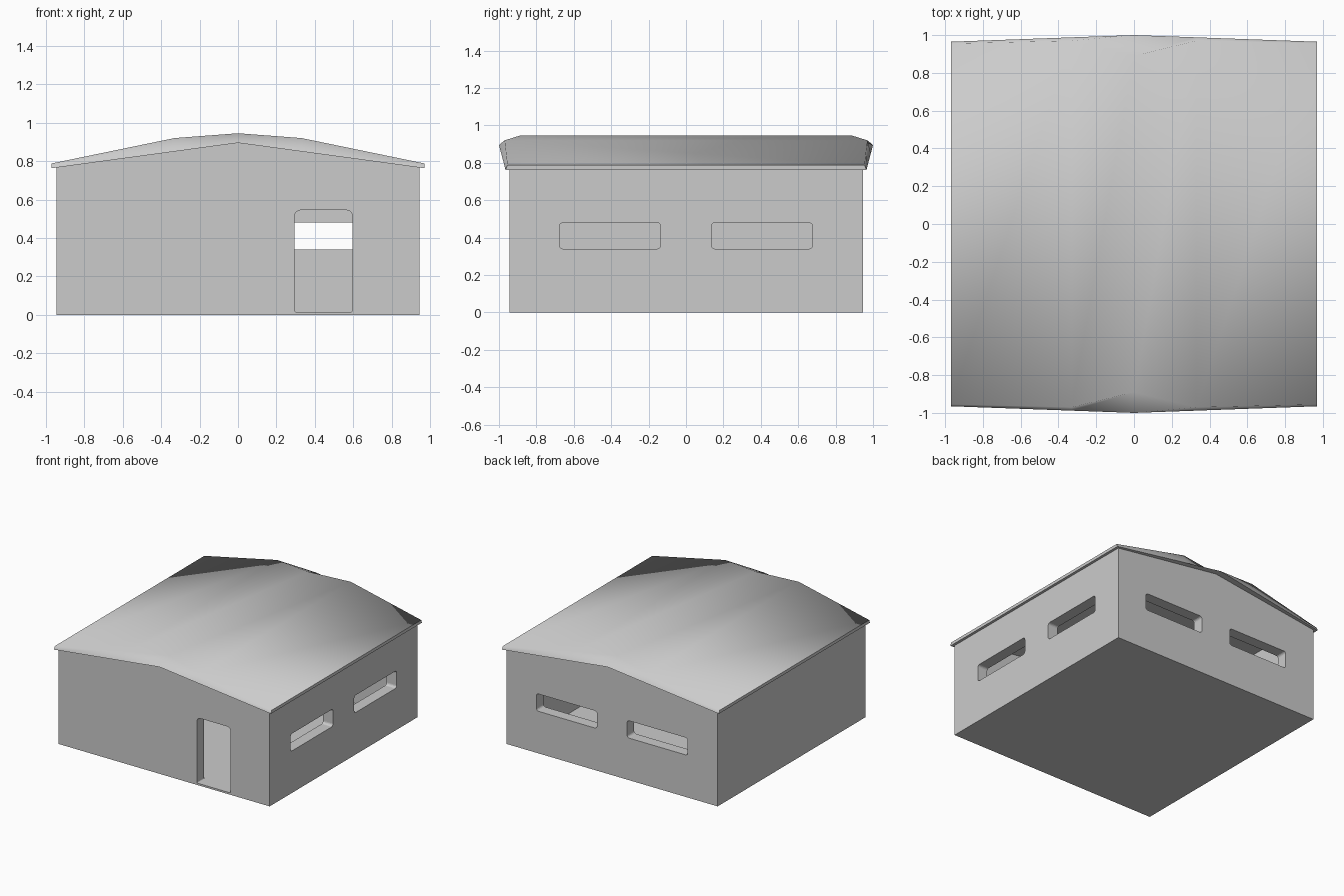
import bpy, bmesh, math
from mathutils import Matrix

if "Cube" in bpy.data.objects:
    bpy.data.objects.remove(bpy.data.objects["Cube"])

W = 0.945       # half width of the walls
T = 0.09        # wall thickness


def make_object(name, bm):
    bmesh.ops.recalc_face_normals(bm, faces=bm.faces)
    mesh = bpy.data.meshes.new(name)
    bm.to_mesh(mesh)
    bm.free()
    ob = bpy.data.objects.new(name, mesh)
    bpy.context.collection.objects.link(ob)
    return ob


def prism(name, outline, y0, y1, turn=0):
    """Extrude an (x, z) outline along y, then turn it about z."""
    bm = bmesh.new()
    face = bm.faces.new([bm.verts.new((x, y0, z)) for x, z in outline])
    ext = bmesh.ops.extrude_face_region(bm, geom=[face])["geom"]
    verts = [v for v in ext if isinstance(v, bmesh.types.BMVert)]
    bmesh.ops.translate(bm, verts=verts, vec=(0, y1 - y0, 0))
    bm.transform(Matrix.Rotation(math.radians(turn), 4, 'Z'))
    return make_object(name, bm)


def rounded_rect(x0, x1, z0, z1, r_top, r_bottom):
    pts = []
    for cx, cz, r, a in ((x1, z1, r_top, 0), (x0, z1, r_top, 90),
                         (x0, z0, r_bottom, 180), (x1, z0, r_bottom, 270)):
        sx, sz = (-1 if cx == x1 else 1), (-1 if cz == z1 else 1)
        for i in range(5):
            t = math.radians(a + i * 22.5)
            pts.append((cx + sx * r + r * math.cos(t), cz + sz * r + r * math.sin(t)))
    return pts


def cut(ob, cutter):
    mod = ob.modifiers.new("cut", 'BOOLEAN')
    mod.operation = 'DIFFERENCE'
    mod.solver = 'EXACT'
    mod.object = cutter
    bpy.context.view_layer.objects.active = ob
    bpy.ops.object.modifier_apply(modifier=mod.name)
    bpy.data.objects.remove(cutter)


# Gabled walls with floor, hollow inside
walls = prism("walls", [(-W, 0), (W, 0), (W, 0.768), (0, 0.895), (-W, 0.768)], -W, W)
I = W - T
cut(walls, prism("room_cutter", [(-I, 0.014), (I, 0.014), (I, 1.2), (-I, 1.2)], -I, I))

# Doorway in the front
cut(walls, prism("door_cutter", rounded_rect(0.295, 0.595, 0.015, 0.545, 0.03, 0.008), -1.1, -0.75))

# Two windows in the back wall and two in the right wall
for turn in (0, -90):
    for s in (-1, 1):
        x0, x1 = sorted((s * 0.135, s * 0.677))
        cut(walls, prism("window_cutter", rounded_rect(x0, x1, 0.34, 0.48, 0.02, 0.02),
                         0.75, 1.1, turn))

# Roof: bent top, bevelled gable ends, gabled underside
top = [(0.97, 0.955, 0.788), (0.33, 0.97, 0.92), (0, 0.89, 0.945)]
half = [(x, y, z, 1 - 0.035 * x / 0.97, 0.895 - 0.132 * x / 0.97) for x, y, z in top]
columns = [(-p[0],) + p[1:] for p in half[:2]] + half[::-1]
bm = bmesh.new()
rings = []
for x, ty, tz, by, bz in columns:
    rings.append([bm.verts.new(c) for c in ((x, -by, bz), (x, -ty, tz), (x, ty, tz), (x, by, bz))])
for a, b in zip(rings, rings[1:]):
    for i in range(4):
        j = (i + 1) % 4
        bm.faces.new((a[i], a[j], b[j], b[i]))
for ring in (rings[0], rings[-1]):
    bm.faces.new(ring)
roof = make_object("roof", bm)
bpy.ops.object.select_all(action='DESELECT')
roof.select_set(True)
bpy.context.view_layer.objects.active = roof
bpy.ops.object.shade_smooth_by_angle(angle=math.radians(77))
